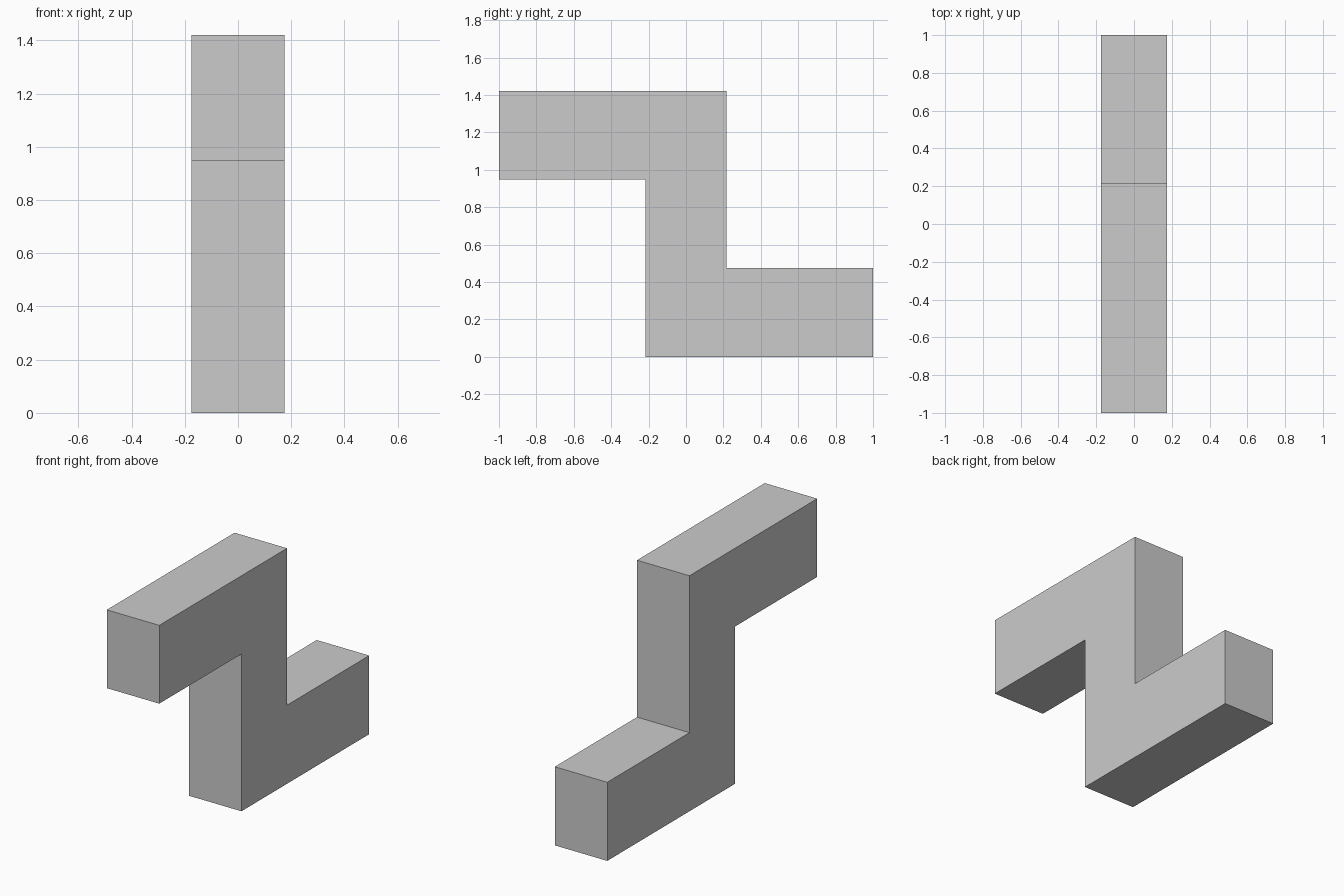
import bpy, bmesh

if "Cube" in bpy.data.objects:
    bpy.data.objects.remove(bpy.data.objects["Cube"])

HALF_WIDTH = 0.175

# Mitred Z-shaped path: (left edge, right edge) pairs in (y, z)
pairs = [((-1, 1.42), (-1, 0.948)),
         ((0.217, 1.42), (-0.217, 0.948)),
         ((0.217, 0.474), (-0.217, 0)),
         ((1, 0.474), (1, 0))]

# Rectangular cross-section at each station of the path
bm = bmesh.new()
rings = []
for (ly, lz), (ry, rz) in pairs:
    corners = [(-HALF_WIDTH, ly, lz), (HALF_WIDTH, ly, lz),
               (HALF_WIDTH, ry, rz), (-HALF_WIDTH, ry, rz)]
    rings.append([bm.verts.new(c) for c in corners])

# Skin between stations, then cap both ends
for a, b in zip(rings, rings[1:]):
    for i in range(4):
        j = (i + 1) % 4
        bm.faces.new((a[i], a[j], b[j], b[i]))
bm.faces.new(rings[0])
bm.faces.new(rings[-1])
bmesh.ops.recalc_face_normals(bm, faces=bm.faces)

mesh = bpy.data.meshes.new("z_bracket")
bm.to_mesh(mesh)
bm.free()
bpy.context.collection.objects.link(bpy.data.objects.new("z_bracket", mesh))
